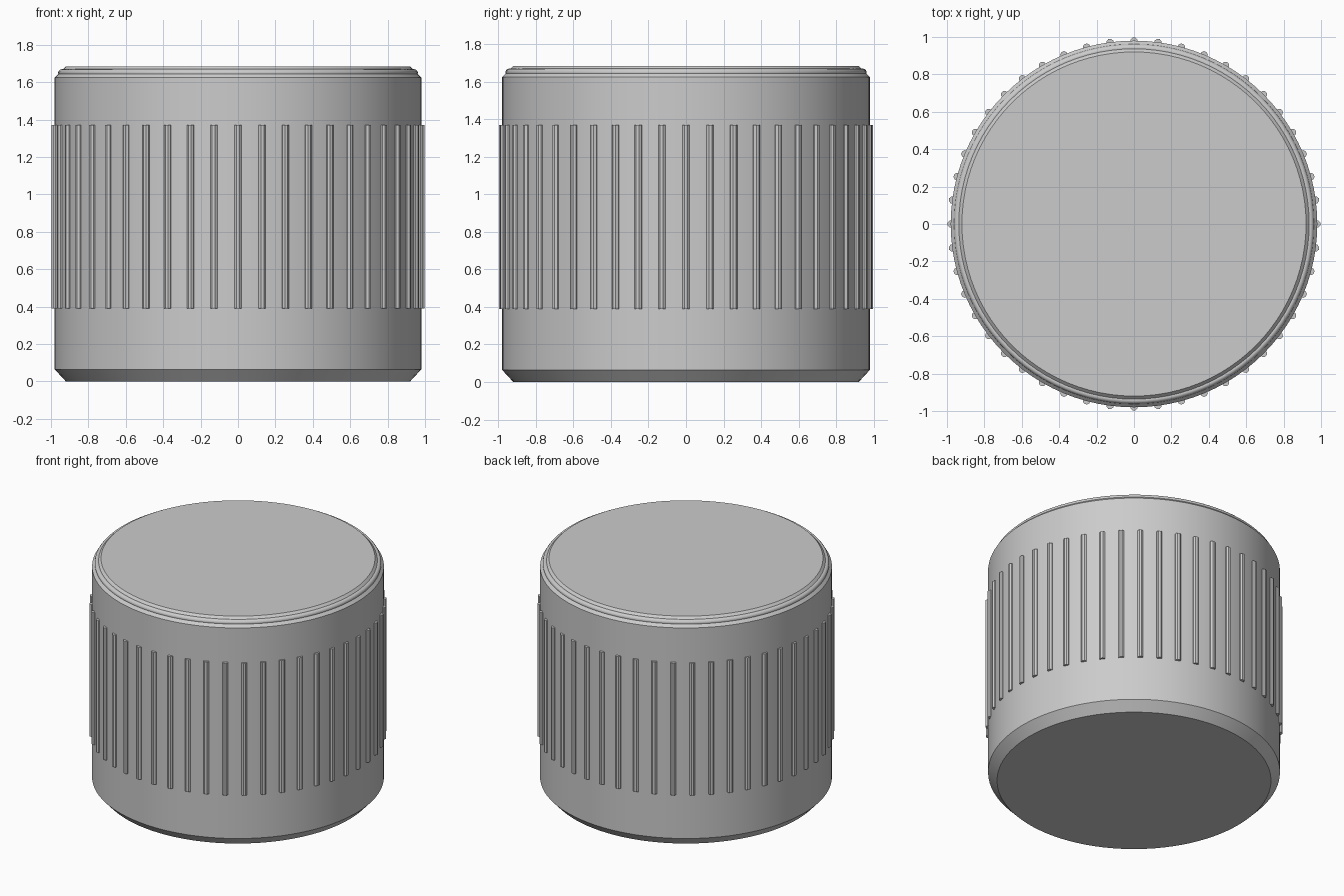
import bpy
import bmesh
from math import cos, sin, pi, tau, radians

if "Cube" in bpy.data.objects:
    bpy.data.objects.remove(bpy.data.objects["Cube"])

SEGS = 96
RIBS = 48


def make_object(name, bm):
    bmesh.ops.recalc_face_normals(bm, faces=bm.faces)
    mesh = bpy.data.meshes.new(name)
    bm.to_mesh(mesh)
    bm.free()
    obj = bpy.data.objects.new(name, mesh)
    bpy.context.collection.objects.link(obj)
    bpy.ops.object.select_all(action='DESELECT')
    obj.select_set(True)
    bpy.context.view_layer.objects.active = obj
    bpy.ops.object.shade_smooth_by_angle(angle=radians(35))
    return obj


# Knob body: cylinder with chamfered rims and flat caps
bm = bmesh.new()
rings = []
for r, z in [(0.92, 0), (0.98, 0.065), (0.98, 1.625), (0.92, 1.685)]:
    rings.append([bm.verts.new((r * cos(tau * i / SEGS), r * sin(tau * i / SEGS), z))
                  for i in range(SEGS)])
for a, b in zip(rings, rings[1:]):
    for i in range(SEGS):
        j = (i + 1) % SEGS
        bm.faces.new((a[i], a[j], b[j], b[i]))
bm.faces.new(rings[0][::-1])
bm.faces.new(rings[-1])
make_object("knob_body", bm)

# Slim bead set into the top chamfer
bpy.ops.mesh.primitive_torus_add(major_radius=0.942, minor_radius=0.02,
                                 major_segments=SEGS, minor_segments=12,
                                 location=(0, 0, 1.65))
bead = bpy.context.object
bead.name = "top_rim_bead"
bpy.ops.object.shade_smooth()

# Vertical grip ribs: thin rods half sunk in the wall
bm = bmesh.new()
for k in range(RIBS):
    a = tau * k / RIBS
    cx, cy = 0.979 * cos(a), 0.979 * sin(a)
    ends = [[bm.verts.new((cx + 0.02 * cos(a + tau * i / 8 + pi / 8),
                           cy + 0.02 * sin(a + tau * i / 8 + pi / 8), z))
             for i in range(8)] for z in (0.39, 1.37)]
    for i in range(8):
        j = (i + 1) % 8
        bm.faces.new((ends[0][i], ends[0][j], ends[1][j], ends[1][i]))
    bm.faces.new(ends[0][::-1])
    bm.faces.new(ends[1])
make_object("grip_ribs", bm)
